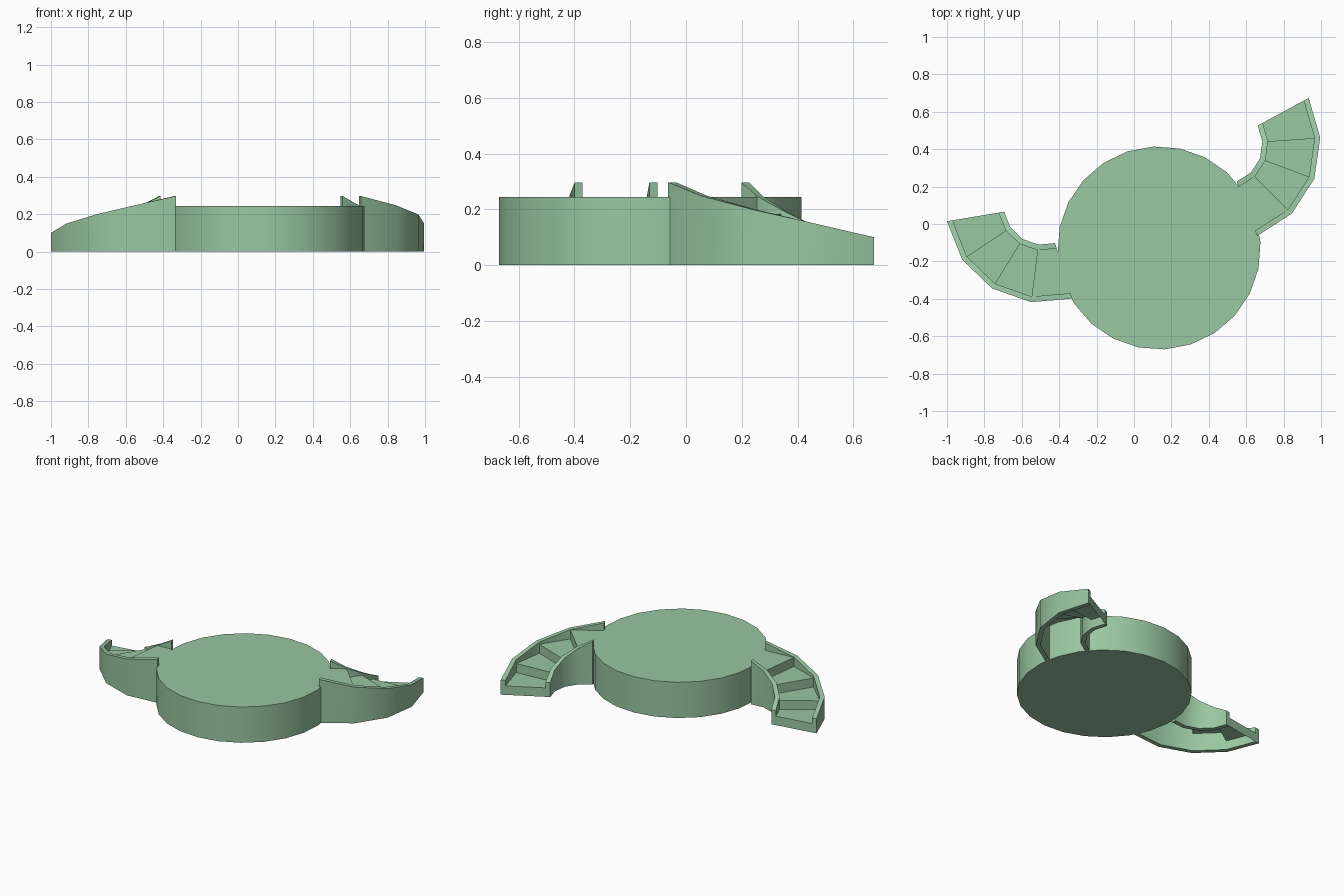
import bpy
import bmesh
from math import cos, sin, radians
from mathutils import Vector

if "Cube" in bpy.data.objects:
    bpy.data.objects.remove(bpy.data.objects["Cube"], do_unlink=True)

PLATFORM_HEIGHT = 0.245
STEPS = 4
RISE = PLATFORM_HEIGHT / STEPS
WALL_START, WALL_END = 0.10, 0.297
INNER, OUTER, WALL = 0.212, 0.522, 0.03

green = bpy.data.materials.new("soft green")
green.use_nodes = True
colour = (0.32, 0.57, 0.36, 1)
green.diffuse_color = colour
green.node_tree.nodes["Principled BSDF"].inputs["Base Color"].default_value = colour


def finish(name, bm, closed=True):
    if closed:
        bmesh.ops.recalc_face_normals(bm, faces=bm.faces)
    mesh = bpy.data.meshes.new(name)
    bm.to_mesh(mesh)
    bm.free()
    mesh.materials.append(green)
    obj = bpy.data.objects.new(name, mesh)
    bpy.context.collection.objects.link(obj)
    bpy.ops.object.select_all(action="DESELECT")
    obj.select_set(True)
    bpy.context.view_layer.objects.active = obj
    bpy.ops.object.shade_smooth_by_angle(angle=radians(30))
    return obj


def polar(centre, radius, angle, z):
    return Vector((centre[0] + radius * cos(angle), centre[1] + radius * sin(angle), z))


def curved_wall(name, centre, angles, r0, r1):
    """Wall with a rising top, swept through the given angles."""
    bm = bmesh.new()
    rings = []
    for i, a in enumerate(angles):
        top = WALL_START + (WALL_END - WALL_START) * i / STEPS
        corners = ((r0, 0), (r1, 0), (r1, top), (r0, top))
        rings.append([bm.verts.new(polar(centre, r, a, z)) for r, z in corners])
    for a, b in zip(rings, rings[1:]):
        for k in range(4):
            n = (k + 1) % 4
            bm.faces.new((a[k], a[n], b[n], b[k]))
    bm.faces.new(rings[0])
    bm.faces.new(rings[-1])
    finish(name, bm)


def stair_treads(name, centre, angles):
    """Folded sheet of risers and treads, open underneath."""
    bm = bmesh.new()
    r0, r1 = INNER + WALL / 2, OUTER - WALL / 2
    rows = []
    for i in range(STEPS):
        for a, z in ((angles[i], i * RISE), (angles[i], (i + 1) * RISE)):
            rows.append([bm.verts.new(polar(centre, r, a, z)) for r in (r0, r1)])
    rows.append([bm.verts.new(polar(centre, r, angles[-1], PLATFORM_HEIGHT)) for r in (r0, r1)])
    for a, b in zip(rows, rows[1:]):
        bm.faces.new((a[0], a[1], b[1], b[0]))
    # Treads must face upward
    bm.normal_update()
    if sum(f.normal.z for f in bm.faces) < 0:
        bmesh.ops.reverse_faces(bm, faces=bm.faces)
    finish(name, bm, closed=False)


def staircase(side, centre, start, end):
    angles = [radians(start + (end - start) * i / STEPS) for i in range(STEPS + 1)]
    curved_wall(side + "_stair_inner_wall", centre, angles, INNER, INNER + WALL)
    curved_wall(side + "_stair_outer_wall", centre, angles, OUTER - WALL, OUTER)
    stair_treads(side + "_stair_steps", centre, angles)


# Round platform
bm = bmesh.new()
rim = [polar((0.134, -0.128), 0.543, radians(3.2 + 15 * i), 0) for i in range(24)]
base = bm.faces.new([bm.verts.new(p) for p in rim])
top = bmesh.ops.extrude_face_region(bm, geom=[base], use_keep_orig=True)
bmesh.ops.translate(bm, vec=(0, 0, PLATFORM_HEIGHT),
                    verts=[v for v in top["geom"] if isinstance(v, bmesh.types.BMVert)])
finish("platform", bm)

# Two curved staircases winding in opposite directions
staircase("right", (-0.485, 0.10), 189.4, 287.2)
staircase("left", (0.475, 0.425), 28.5, -69.5)
